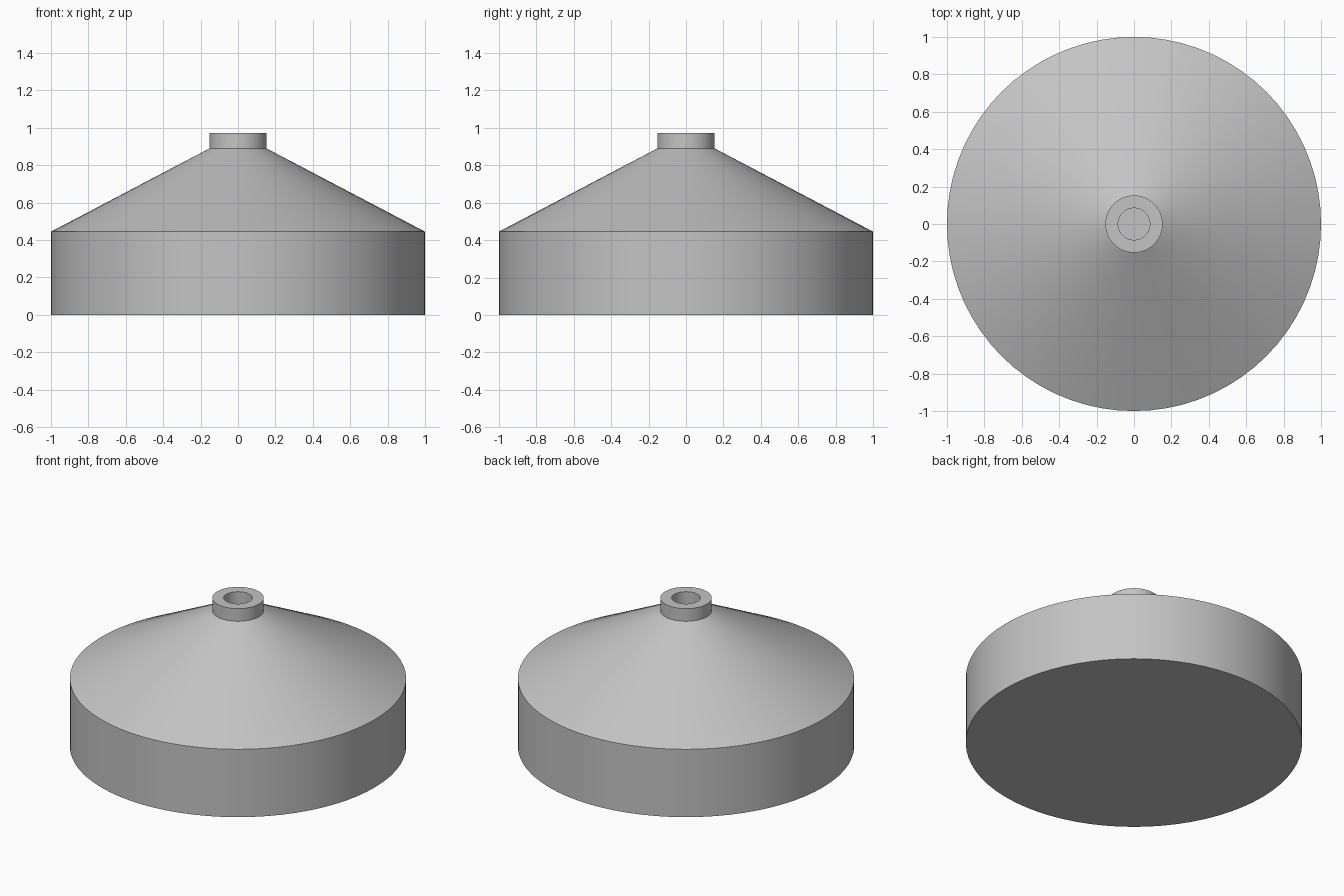
import bpy, bmesh, math

default = bpy.data.objects.get("Cube")
if default:
    bpy.data.objects.remove(default, do_unlink=True)

# Plain grey metal
grey = bpy.data.materials.new("grey_metal")
grey.use_nodes = True
colour = (0.55, 0.55, 0.55, 1)
grey.diffuse_color = colour
grey.node_tree.nodes["Principled BSDF"].inputs["Base Color"].default_value = colour


def lathe(name, profile, segments):
    """Revolve a (radius, height) profile about z; points on the axis close it."""
    mesh = bpy.data.meshes.new(name)
    bm = bmesh.new()
    verts = [bm.verts.new((r, 0, z)) for r, z in profile]
    edges = [bm.edges.new(pair) for pair in zip(verts, verts[1:])]
    bmesh.ops.spin(bm, geom=verts + edges, cent=(0, 0, 0), axis=(0, 0, 1),
                   angle=math.tau, steps=segments, use_duplicate=False)
    bmesh.ops.remove_doubles(bm, verts=bm.verts, dist=0.0001)
    bmesh.ops.recalc_face_normals(bm, faces=bm.faces)
    bm.to_mesh(mesh)
    bm.free()
    mesh.materials.append(grey)
    obj = bpy.data.objects.new(name, mesh)
    bpy.context.collection.objects.link(obj)
    bpy.ops.object.select_all(action="DESELECT")
    obj.select_set(True)
    bpy.context.view_layer.objects.active = obj
    bpy.ops.object.shade_smooth_by_angle(angle=math.radians(25))
    return obj


# Drum, conical roof, short neck and blind bore in one solid
lathe("conical_drum_body", [
    (0, 0), (1, 0), (1, 0.445),          # flat base and drum wall
    (0.153, 0.89), (0.153, 0.973),       # cone and neck
    (0.085, 0.973), (0.085, 0.82), (0, 0.82),  # rim and bore
], 72)
